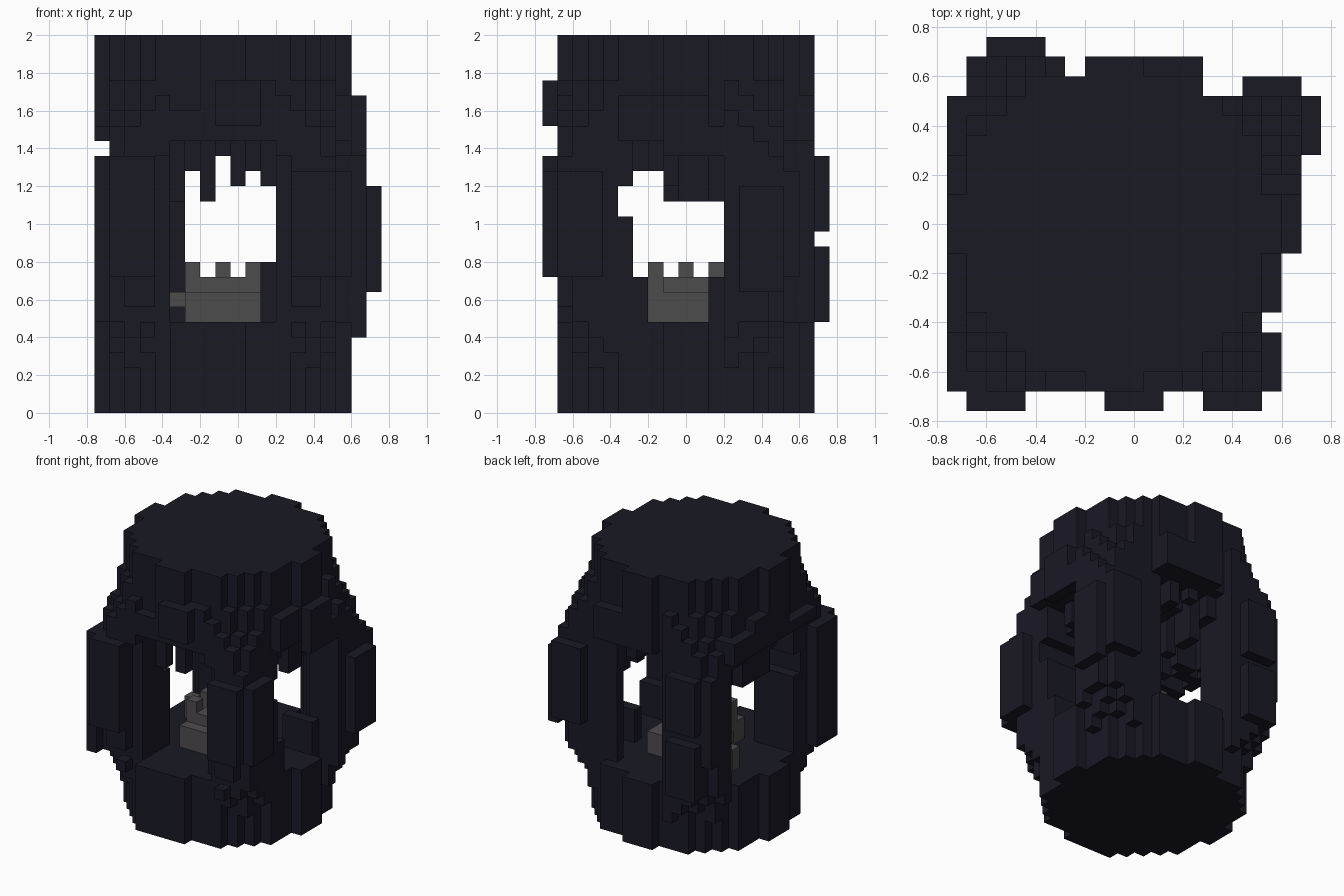
import bpy
import bmesh
import math
import random
from mathutils import Vector

V = 0.08            # block size
AXIS_X = -0.08      # the round body sits one block off centre
random.seed(4)

cube = bpy.data.objects.get("Cube")
if cube:
    bpy.data.objects.remove(cube, do_unlink=True)


def material(name, color):
    m = bpy.data.materials.new(name)
    m.use_nodes = True
    m.diffuse_color = color
    m.node_tree.nodes["Principled BSDF"].inputs["Base Color"].default_value = color
    return m


iron = material("dark_iron", (0.01, 0.0098, 0.0185, 1))
ash = material("ash_grey", (0.076, 0.072, 0.076, 1))


def build(name, cells, mat):
    """Turn a set of block cells (i, j, k) into one closed blocky skin."""
    bm = bmesh.new()
    points = {}

    def vert(p):
        key = tuple(round(c * 2) for c in p)
        if key not in points:
            points[key] = bm.verts.new((p[0] * V + AXIS_X, p[1] * V, (p[2] + 0.5) * V))
        return points[key]

    for cell in cells:
        for axis in range(3):
            for sign in (-1, 1):
                n = Vector((0, 0, 0))
                n[axis] = sign
                near = tuple(int(a + b) for a, b in zip(cell, n))
                if near in cells:
                    continue
                u = Vector((0, 0, 0))
                u[(axis + 1) % 3] = 1
                w = n.cross(u)
                mid = Vector(cell) + n / 2
                ring = [(-1, -1), (1, -1), (1, 1), (-1, 1)]
                bm.faces.new([vert(mid + u * a / 2 + w * b / 2) for a, b in ring])
    # Merge flush block faces into larger flat ones
    bmesh.ops.dissolve_limit(bm, angle_limit=math.radians(1),
                             verts=bm.verts[:], edges=bm.edges[:])
    mesh = bpy.data.meshes.new(name)
    bm.to_mesh(mesh)
    bm.free()
    mesh.materials.append(mat)
    obj = bpy.data.objects.new(name, mesh)
    bpy.context.collection.objects.link(obj)
    return obj


def box(i, j, k):
    """Cells of a box given inclusive ranges."""
    return {(a, b, c) for a in range(i[0], i[1] + 1)
            for b in range(j[0], j[1] + 1) for c in range(k[0], k[1] + 1)}


CORE = 8.1          # radius of the round base and cap, in blocks


def disc(k):
    return {c for c in box((-8, 8), (-8, 8), (k, k)) if math.hypot(c[0], c[1]) <= CORE}


def pillar_radius(k):
    """Outer reach of the pillars: slim ends, wide at mid height."""
    if k < 6:
        return 8.6 + (k - 3) * 0.45
    if k < 9:
        return 10.3
    if k < 17:
        return 11.4
    return 10.5 - (k - 17) * 0.45


# Solid round base with a flat front panel
base = box((-3, 1), (-8, -8), (0, 5))
for k in range(6):
    base |= disc(k)
build("base", base, iron)

# Cap with a ragged underside of hanging blocks
cap = set()
for k in range(18, 25):
    cap |= disc(k)
drop_x = {-2: 16, -1: 14, 0: 17, 1: 15, 2: 16, 3: 15}
drop_y = {-4: 15, -3: 16, -2: 16}
for i in range(-6, 7):
    for j in range(-6, 7):
        if math.hypot(i, j) < 6.5 and random.random() < 0.4:
            low = max(drop_x.get(i, 14), drop_y.get(j, 14))
            cap |= box((i, i), (j, j), (low, 17))
build("cap", cap, iron)


def pillar(name, sx, sy, inner, in_x, in_y, max_x, max_y, lean_x, lean_y):
    """Curved corner pillar: a wedge of a shell that swells at mid height."""
    cells = set()
    for k in range(3, 22):
        spread = 2 if k > 16 else 0             # wider shoulders under the cap
        for a in range(in_x, max_x + 1):
            for b in range(min(in_y, 3), max_y + 1):
                r = math.hypot(a, b)
                if r > pillar_radius(k) or r < inner:
                    continue
                if (k < 6 or k > 17) and r <= CORE:
                    continue                    # already base or cap
                foot = sx > 0 and 6 <= k < 9 and b == 3 and a < 8
                if not foot and (b < in_y or a - b > lean_x + spread
                                 or b - a > lean_y + spread):
                    continue
                if sy < 0 and (k == 6 and b > 7 or k in (13, 14) and b == 4):
                    continue                    # small chips
                cells.add((a * sx, b * sy, k))
    build(name, cells, iron)


pillar("front_right_pillar", -1, -1, 5.5, 4, 4, 7, 8, 3, 3)
pillar("front_left_pillar", 1, -1, 5.5, 4, 4, 7, 8, 3, 3)
pillar("back_right_pillar", -1, 1, 5.5, 3, 4, 7, 8, 1, 5)
pillar("back_left_pillar", 1, 1, 7.0, 4, 3, 9, 6, 6, 3)

# Raised plates and lumps on the outside, and blocks at the pillar feet
plates = {
    "front_right_plate": box((-7, -5), (-9, -9), (9, 16)),
    "front_right_side_plate": box((-8, -8), (-8, -6), (6, 16)),
    "front_left_plate": box((5, 7), (-9, -9), (9, 15)),
    "front_left_side_plate": box((8, 8), (-8, -6), (9, 15)),
    "back_left_side_plate": box((10, 10), (4, 6), (8, 14)),
    "back_left_plate": box((7, 9), (7, 7), (9, 15)),
    "back_lower_plate": box((-6, -4), (9, 9), (6, 10)),
    "back_upper_plate": box((-6, -4), (9, 9), (12, 16)),
    "front_brow_plate": box((0, 2), (-9, -9), (19, 21)),
    "front_brow_right": box((-3, -2), (-8, -8), (18, 19)),
    "front_brow_left": box((2, 3), (-8, -8), (18, 21)),
    "left_brow_plate": box((9, 9), (-1, 1), (17, 20)),
    "left_back_brow": box((8, 9), (2, 3), (17, 18)),
    "left_front_brow": box((8, 8), (-4, -2), (18, 20)),
    "back_brow_plate": box((2, 4), (8, 8), (18, 20)),
    "right_back_brow": box((-8, -8), (2, 3), (18, 20)),
    "right_back_shoulder": box((-8, -8), (4, 6), (18, 19)),
    "right_front_brow": box((-8, -8), (-5, -2), (18, 18)),
    "left_foot_block": box((5, 7), (2, 2), (6, 8)),
    "front_foot_block": box((3, 3), (-6, -4), (6, 9)),
}
for name, cells in plates.items():
    build(name, cells, iron)

# Ash heap with a few taller lumps
heap = box((-2, 2), (-3, 3), (6, 7)) | box((-1, 1), (-2, 1), (8, 8))
for i, j in ((-2, -2), (0, 0), (2, -2), (-2, 0), (0, 2)):
    heap |= box((i, i), (j, j), (8, 9))
heap |= box((-3, -3), (0, 0), (7, 7)) | box((-5, -5), (2, 2), (6, 7))
build("ash_heap", heap, ash)
